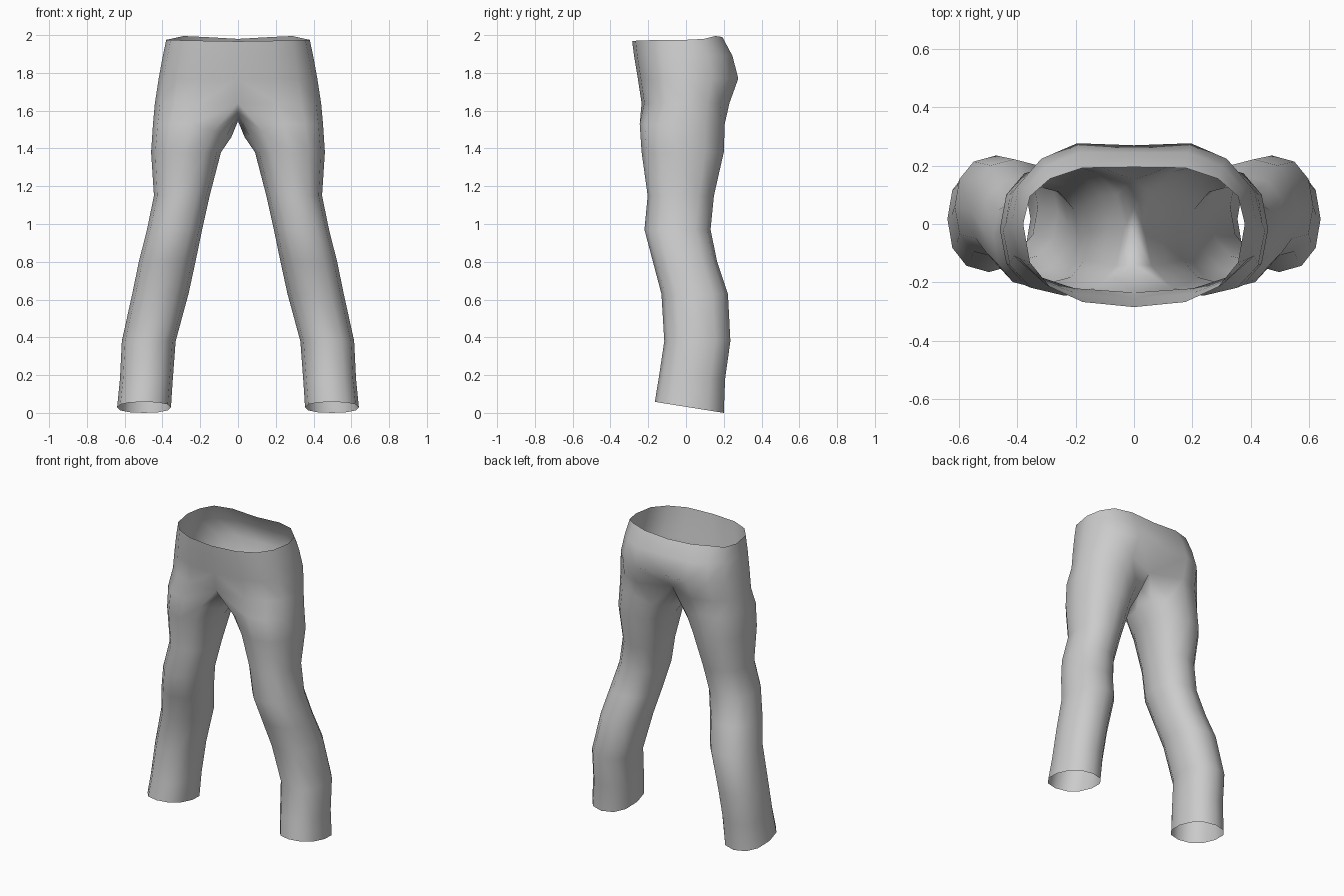
import bpy, bmesh
from math import sin, cos, radians

if "Cube" in bpy.data.objects:
    bpy.data.objects.remove(bpy.data.objects["Cube"])

def spow(v, p):
    return (abs(v) ** p) * (1 if v >= 0 else -1)

def loop(angles, cx, cy, rx, ry_f, ry_b, p):
    """Rounded cross-section; 0 deg points outward, -90 to the front."""
    pts = []
    for a in angles:
        c, s = cos(radians(a)), sin(radians(a))
        pts.append((cx + rx * spow(c, p), cy + (ry_b if s > 0 else ry_f) * spow(s, p)))
    return pts

bm = bmesh.new()

# Pelvis half rings: z, half width, front y, back y, centre-back y
pelvis = [
    (1.97, 0.38, -0.285, 0.205, 0.195),
    (1.89, 0.398, -0.275, 0.262, 0.245),
    (1.77, 0.42, -0.255, 0.295, 0.270),
    (1.64, 0.44, -0.235, 0.245, 0.15),
]
half_angles = [-90 + 22.5 * i for i in range(9)]
rings = []
for k, (z, w, yf, yb, ycb) in enumerate(pelvis):
    pts = loop(half_angles, 0, 0, w, -yf, yb, 0.8)
    pts[0], pts[8] = (0, pts[0][1]), (0, ycb)
    zs = [z] * 9
    if k == 0:
        zs = [1.967, 1.97, 1.972, 1.975, 1.975, 1.98, 1.995, 1.99, 1.98]
    rings.append([bm.verts.new((x, y, zz)) for (x, y), zz in zip(pts, zs)])

for a, b in zip(rings, rings[1:]):
    for i in range(8):
        bm.faces.new((a[i], b[i], b[i + 1], a[i + 1]))

# Crotch seam closes the last pelvis ring into the top of the leg
crotch = [bm.verts.new(p) for p in ((0, 0.06, 1.58), (0, -0.03, 1.545), (0, -0.14, 1.59))]
prev = rings[-1] + crotch

# Leg rings: z, inner x, outer x, front y, back y
leg = [
    (1.53, 0.035, 0.45, -0.245, 0.205),
    (1.38, 0.09, 0.46, -0.235, 0.20),
    (1.15, 0.15, 0.445, -0.203, 0.148),
    (0.97, 0.19, 0.482, -0.22, 0.13),
    (0.80, 0.225, 0.525, -0.175, 0.165),
    (0.63, 0.262, 0.56, -0.13, 0.222),
    (0.38, 0.33, 0.615, -0.115, 0.235),
    (0.18, 0.345, 0.625, -0.145, 0.207),
    (0.03, 0.355, 0.64, -0.165, 0.20),
]
leg_angles = [-120 + 30 * i for i in range(12)]
for k, (z, xi, xo, yf, yb) in enumerate(leg):
    cx, cy, ry = (xi + xo) / 2, (yf + yb) / 2, (yb - yf) / 2
    pts = loop(leg_angles, cx, cy, (xo - xi) / 2, ry, ry, 0.88)
    ring = []
    for x, y in pts:
        zz = z
        if k == 0 and x < cx:
            zz -= 0.07 * (cx - x) / (cx - xi)
        if k == len(leg) - 1:
            zz = 0.032 - 0.16 * y
        ring.append(bm.verts.new((x, y, zz)))
    for i in range(12):
        j = (i + 1) % 12
        bm.faces.new((prev[i], ring[i], ring[j], prev[j]))
    prev = ring

# Mirror to the other leg and weld the centre seam
geom = bmesh.ops.duplicate(bm, geom=bm.verts[:] + bm.edges[:] + bm.faces[:])["geom"]
copies = [g for g in geom if isinstance(g, bmesh.types.BMVert)]
for v in copies:
    v.co.x = -v.co.x
bmesh.ops.reverse_faces(bm, faces=[g for g in geom if isinstance(g, bmesh.types.BMFace)])
bmesh.ops.remove_doubles(bm, verts=bm.verts[:], dist=0.0005)
bmesh.ops.recalc_face_normals(bm, faces=bm.faces[:])

# Trousers: a single open shell
mesh = bpy.data.meshes.new("trousers")
bm.to_mesh(mesh)
bm.free()
trousers = bpy.data.objects.new("trousers", mesh)
bpy.context.collection.objects.link(trousers)
for poly in mesh.polygons:
    poly.use_smooth = True
